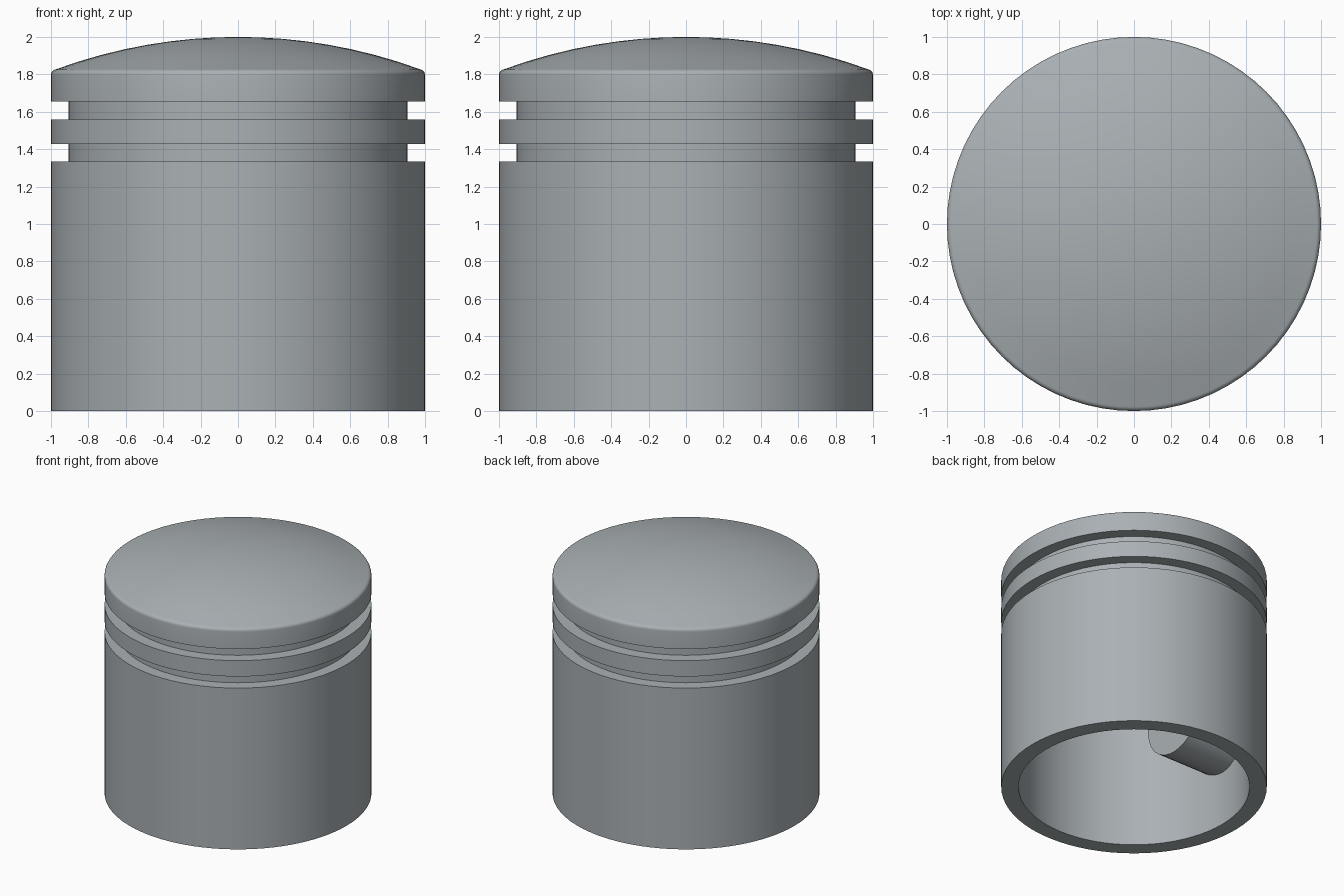
import bpy, bmesh, math
from mathutils import Matrix

if "Cube" in bpy.data.objects:
    bpy.data.objects.remove(bpy.data.objects["Cube"])

SEG = 72
WALL_R = 0.87      # inner skirt radius
CAVITY_TOP = 1.5

metal = bpy.data.materials.new("grey metal")
metal.diffuse_color = (0.40, 0.435, 0.455, 1)
metal.use_nodes = True
metal.node_tree.nodes["Principled BSDF"].inputs["Base Color"].default_value = metal.diffuse_color


def finish(name, bm):
    bmesh.ops.remove_doubles(bm, verts=bm.verts, dist=1e-5)
    bmesh.ops.recalc_face_normals(bm, faces=bm.faces)
    me = bpy.data.meshes.new(name)
    bm.to_mesh(me)
    bm.free()
    me.materials.append(metal)
    ob = bpy.data.objects.new(name, me)
    bpy.context.collection.objects.link(ob)
    bpy.ops.object.select_all(action='DESELECT')
    ob.select_set(True)
    bpy.context.view_layer.objects.active = ob
    bpy.ops.object.shade_smooth_by_angle(angle=math.radians(30))
    return ob


# Piston body: closed profile (radius, height) spun about z
profile = [(0, CAVITY_TOP), (WALL_R, CAVITY_TOP), (WALL_R, 0), (1, 0)]
for z0, z1 in ((1.333, 1.429), (1.56, 1.656)):          # ring grooves
    profile += [(1, z0), (0.905, z0), (0.905, z1), (1, z1)]
# rounded crown edge
for i in range(6):
    a = math.radians(70 * i / 5)
    profile.append((0.97 + 0.03 * math.cos(a), 1.797 + 0.03 * math.sin(a)))
# shallow spherical dome
R = 2.83
for i in range(8, -1, -1):
    r = 0.975 * i / 8
    profile.append((r, 2 - R + math.sqrt(R * R - r * r)))

bm = bmesh.new()
vs = [bm.verts.new((r, 0, z)) for r, z in profile]
es = [bm.edges.new(p) for p in zip(vs, vs[1:])]
bmesh.ops.spin(bm, geom=vs + es, cent=(0, 0, 0), axis=(0, 0, 1),
               angle=2 * math.pi, steps=SEG, use_merge=False)
finish("piston_body", bm)

# Pin bosses inside the skirt, outer ends shaped to the inner wall
for side, name in ((-1, "left_pin_boss"), (1, "right_pin_boss")):
    bm = bmesh.new()
    bmesh.ops.create_cone(bm, cap_ends=True, segments=40, radius1=0.3,
                          radius2=0.3, depth=1,
                          matrix=Matrix.Rotation(math.pi / 2, 4, 'Y'))
    for v in bm.verts:
        outer = v.co.x * side > 0
        v.co.x = side * (math.sqrt((WALL_R + 0.003) ** 2 - v.co.y ** 2) if outer else 0.39)
        v.co.z += 0.75
    # the outer end is buried in the wall, so leave it open
    ends = [f for f in bm.faces if len(f.verts) > 4
            and abs(f.calc_center_median().x) > 0.6]
    bmesh.ops.delete(bm, geom=ends, context='FACES_ONLY')
    finish(name, bm)
